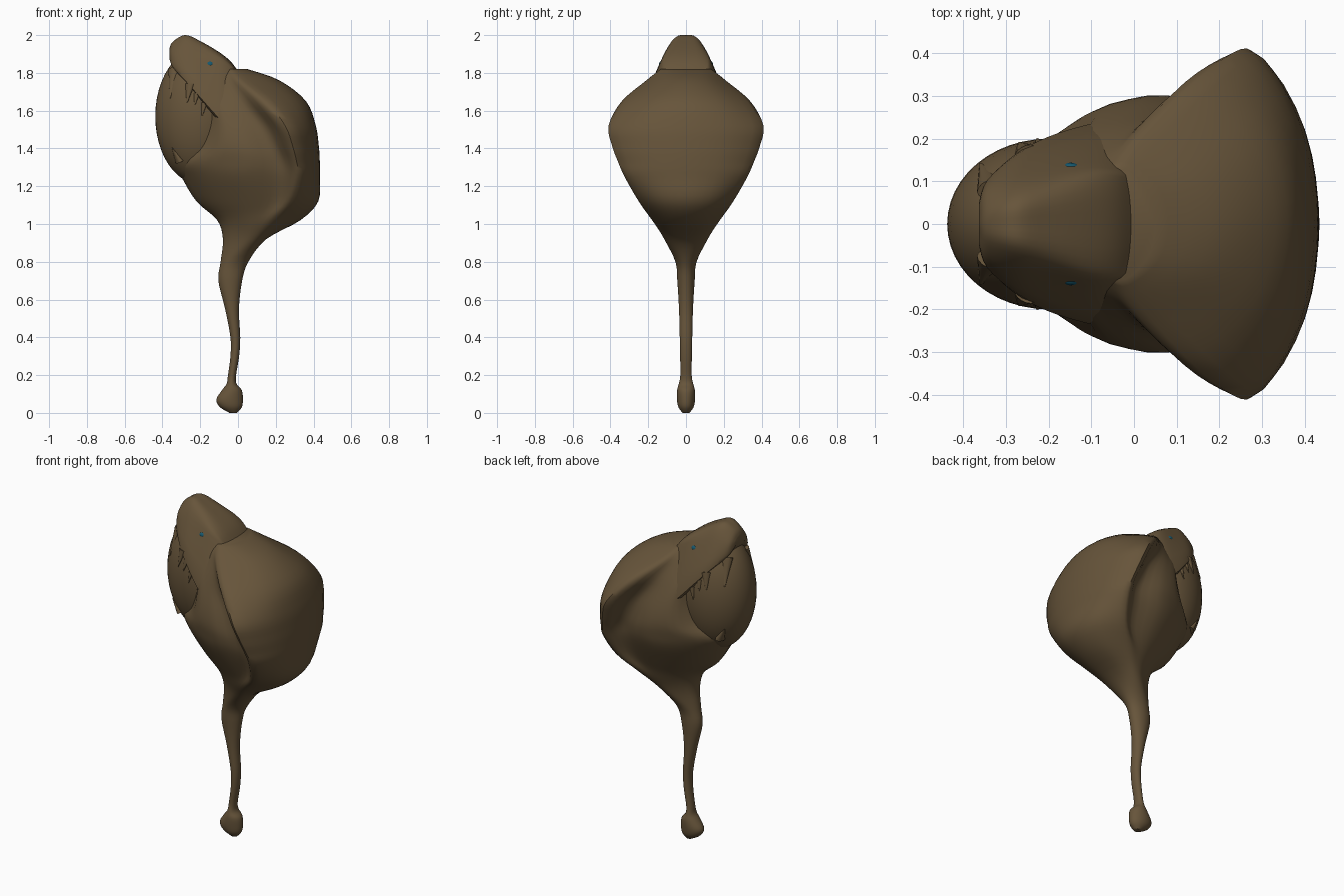
import bpy, bmesh, math
from mathutils import Vector, Matrix

if "Cube" in bpy.data.objects:
    bpy.data.objects.remove(bpy.data.objects["Cube"])


def material(name, rgb):
    m = bpy.data.materials.new(name)
    m.diffuse_color = (*rgb, 1)
    m.use_nodes = True
    m.node_tree.nodes["Principled BSDF"].inputs["Base Color"].default_value = m.diffuse_color
    return m


BROWN = material("dark brown", (0.135, 0.09, 0.043))
TEAL = material("teal", (0.008, 0.10, 0.16))


def finish(name, bm, mat, angle=50):
    bmesh.ops.recalc_face_normals(bm, faces=bm.faces)
    me = bpy.data.meshes.new(name)
    bm.to_mesh(me)
    bm.free()
    ob = bpy.data.objects.new(name, me)
    bpy.context.collection.objects.link(ob)
    me.materials.append(mat)
    bpy.ops.object.select_all(action='DESELECT')
    ob.select_set(True)
    bpy.context.view_layer.objects.active = ob
    bpy.ops.object.shade_smooth_by_angle(angle=math.radians(angle))
    return ob


def spline(pts, n, closed):
    """Smooth resampling through every point."""
    k = len(pts)
    out = []
    for i in range(k if closed else k - 1):
        get = lambda j: pts[j % k] if closed else pts[max(0, min(k - 1, j))]
        a, b, c, d = (get(i + o) for o in (-1, 0, 1, 2))
        for s in range(n):
            t = s / n
            out.append(0.5 * (2 * b + (c - a) * t + (2 * a - 5 * b + 4 * c - d) * t * t
                              + (3 * b - a - 3 * c + d) * t ** 3))
    if not closed:
        out.append(pts[-1])
    return out


def loft(name, halves, mat, n=4):
    """Mirror half sections across y, then skin smoothly through them."""
    rings = []
    for h in halves:
        h = [Vector(p) for p in h]
        full = h + [Vector((p.x, -p.y, p.z)) for p in h[-2:0:-1]]
        rings.append(spline(full, n, True))
    cols = [spline(list(c), n, False) for c in zip(*rings)]
    bm = bmesh.new()
    grid = [[bm.verts.new(p) for p in c] for c in cols]
    m = len(grid)
    for i in range(m):
        for j in range(len(grid[0]) - 1):
            bm.faces.new((grid[i][j], grid[(i + 1) % m][j],
                          grid[(i + 1) % m][j + 1], grid[i][j + 1]))
    bm.faces.new([c[0] for c in grid])
    bm.faces.new([c[-1] for c in grid])
    return finish(name, bm, mat)


# Tail, end knob and hooded body: horizontal sections
def oval(z, x0, x1, w):
    c, r = (x0 + x1) / 2, (x1 - x0) / 2
    return [(c - r * math.cos(i * math.pi / 6), w * math.sin(i * math.pi / 6), z) for i in range(7)]


def hood(z, xf, cheek, side, groove, rim, xb):
    back = (rim[0] + (xb - rim[0]) * 0.75, rim[1] * 0.6)
    return [(xf, 0, z)] + [(*p, z) for p in (cheek, side, groove, rim, back)] + [(xb, 0, z)]


tail = [(0, -.045, -.005, .018), (.03, -.095, .02, .04), (.07, -.115, .026, .048),
        (.12, -.085, .02, .047), (.155, -.06, -.008, .038), (.2, -.053, -.01, .03),
        (.3, -.04, .006, .031), (.4, -.04, .012, .033), (.55, -.068, .005, .037),
        (.7, -.104, .022, .046), (.8, -.092, .055, .056)]
body = [oval(*t) for t in tail] + [
    hood(.92, -.08, (-.055, .055), (.02, .1), (.07, .115), (.11, .105), .15),
    hood(1.02, -.11, (-.07, .08), (.03, .145), (.12, .17), (.2, .175), .33),
    hood(1.12, -.22, (-.13, .12), (.04, .205), (.2, .215), (.28, .25), .425),
    hood(1.25, -.30, (-.2, .16), (.02, .27), (.22, .265), (.32, .325), .433),
    hood(1.33, -.34, (-.21, .19), (.03, .295), (.22, .28), (.31, .36), .433),
    hood(1.41, -.27, (-.14, .232), (.03, .3), (.19, .285), (.29, .39), .428),
    hood(1.52, -.22, (-.12, .225), (0, .275), (.14, .28), (.25, .41), .412),
    hood(1.65, -.2, (-.14, .18), (-.06, .22), (.04, .25), (.15, .34), .36),
    hood(1.76, -.2, (-.16, .11), (-.1, .15), (-.04, .18), (.03, .21), .22),
    hood(1.82, -.15, (-.12, .06), (-.1, .1), (-.06, .125), (-.02, .13), .05)]
loft("tail_and_hooded_body", body, BROWN)

# Upper head and snout: sections across x
heads = [(-.363, 1.93, .025, 1.905, .045, 1.875, .05), (-.345, 1.965, .04, 1.90, .085, 1.83, .1),
         (-.28, 2.0, .055, 1.90, .112, 1.76, .162), (-.2, 1.968, .075, 1.87, .13, 1.67, .205),
         (-.1, 1.91, .10, 1.83, .145, 1.56, .235), (-.04, 1.862, .10, 1.80, .14, 1.52, .24),
         (0.0, 1.81, .09, 1.76, .13, 1.5, .23)]
loft("upper_head", [[(x, 0, zt), (x, wt, zt - .012), (x, wm, zm), (x, wb, zb),
                     (x, wb * .5, zb + .02), (x, 0, zb + .02)]
                    for x, zt, wt, zm, wm, zb, wb in heads], BROWN)


def ellipsoid(name, c, r, mat, seg=48):
    bm = bmesh.new()
    bmesh.ops.create_uvsphere(bm, u_segments=seg, v_segments=seg // 2, radius=1,
                              matrix=Matrix.Translation(c) @ Matrix.Diagonal((*r, 1)))
    return finish(name, bm, mat)


# Rounded filling of the open mouth
MC, MR = (-.2, 0, 1.57), (.238, .2, .36)
ellipsoid("mouth_filling", MC, MR, BROWN)


def mouth_y(x, z):
    q = 1 - ((x - MC[0]) / MR[0]) ** 2 - ((z - MC[2]) / MR[2]) ** 2
    return MR[1] * math.sqrt(max(q, 0))


# Teeth lying against the mouth filling: base x,z, tip x,z, base radius
teeth = [(-.335, 1.82, -.36, 1.665, .035), (-.255, 1.74, -.27, 1.64, .028),
         (-.22, 1.69, -.228, 1.63, .018), (-.18, 1.64, -.19, 1.57, .02),
         (-.31, 1.33, -.35, 1.405, .032)]
for s, label in ((1, "left"), (-1, "right")):
    for i, (bx, bz, tx, tz, r) in enumerate(teeth):
        a = Vector((bx, s * (mouth_y(bx, bz) - .004), bz))
        b = Vector((tx, s * (mouth_y(tx, tz) + .004), tz))
        d = b - a
        bm = bmesh.new()
        rot = d.to_track_quat('Z', 'Y').to_matrix().to_4x4()
        bmesh.ops.create_cone(bm, cap_ends=True, segments=14, radius1=r, radius2=.002,
                              depth=d.length, matrix=Matrix.Translation((a + b) / 2) @ rot
                              @ Matrix.Diagonal((1, .6, 1, 1)))
        finish(f"tooth_{label}_{i + 1}", bm, BROWN)
    # Eye
    ellipsoid(f"eye_{label}", (-.148, s * .128, 1.845), (.021, .016, .017), TEAL, 16)
